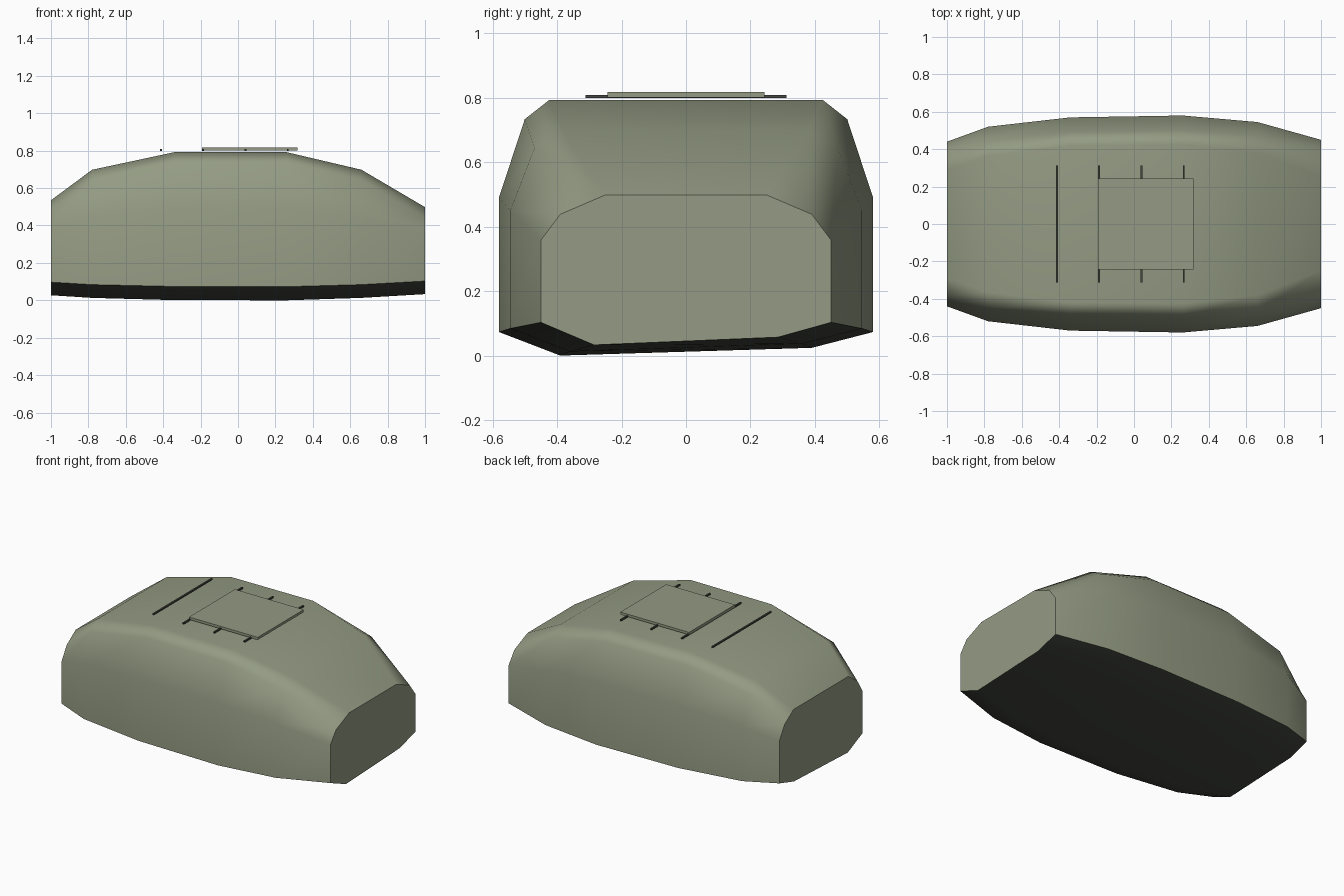
import bpy, bmesh, math
from mathutils import Matrix

if "Cube" in bpy.data.objects:
    bpy.data.objects.remove(bpy.data.objects["Cube"])


def material(name, rgb):
    m = bpy.data.materials.new(name)
    m.diffuse_color = (*rgb, 1)
    m.use_nodes = True
    m.node_tree.nodes["Principled BSDF"].inputs["Base Color"].default_value = m.diffuse_color
    return m


olive = material("olive_green", (0.295, 0.328, 0.228))
dark = material("dark_grey", (0.057, 0.063, 0.050))


def add_object(name, bm, mats):
    bmesh.ops.recalc_face_normals(bm, faces=bm.faces)
    mesh = bpy.data.meshes.new(name)
    bm.to_mesh(mesh)
    bm.free()
    for m in mats:
        mesh.materials.append(m)
    ob = bpy.data.objects.new(name, mesh)
    bpy.context.collection.objects.link(ob)
    return ob


def box(name, lo, hi, mat):
    bm = bmesh.new()
    size = [b - a for a, b in zip(lo, hi)]
    mid = [(a + b) / 2 for a, b in zip(lo, hi)]
    bmesh.ops.create_cube(bm, size=1, matrix=Matrix.Translation(mid) @ Matrix.Diagonal((*size, 1)))
    return add_object(name, bm, [mat])


# Body stations: x, then (half width, z) at floor, lower wall, upper wall, shoulder, roof edge
stations = [
    (-1.00, (0.285, 0.027), (0.44, 0.097), (0.44, 0.38), (0.385, 0.470), (0.29, 0.535)),
    (-0.78, (0.340, 0.013), (0.52, 0.084), (0.52, 0.45), (0.450, 0.643), (0.365, 0.698)),
    (-0.34, (0.385, 0.001), (0.57, 0.074), (0.57, 0.49), (0.490, 0.733), (0.42, 0.792)),
    (0.26, (0.390, 0.000), (0.58, 0.073), (0.58, 0.49), (0.500, 0.733), (0.425, 0.792)),
    (0.66, (0.360, 0.013), (0.545, 0.084), (0.545, 0.45), (0.470, 0.643), (0.38, 0.698)),
    (1.00, (0.285, 0.033), (0.45, 0.103), (0.45, 0.358), (0.390, 0.438), (0.25, 0.498)),
]
FLOOR_TILT = 0.024  # the floor sits slightly higher on the back side

# Body: loft through the mirrored sections
bm = bmesh.new()
rings = []
for x, *pts in stations:
    front = [(x, -w, z) for w, z in pts]
    back = [(x, w, z + (FLOOR_TILT if i == 0 else 0)) for i, (w, z) in enumerate(pts)]
    rings.append([bm.verts.new(p) for p in front + back[::-1]])
n = len(rings[0])
for a, b in zip(rings, rings[1:]):
    for i in range(n):
        j = (i + 1) % n
        f = bm.faces.new((a[i], a[j], b[j], b[i]))
        # floor strip and both lower chamfers are dark
        f.material_index = 1 if i in (0, n - 2, n - 1) else 0
bm.faces.new(rings[0])
bm.faces.new(rings[-1])
body = add_object("body", bm, [olive, dark])
bpy.context.view_layer.objects.active = body
body.select_set(True)
bpy.ops.object.shade_smooth_by_angle(angle=math.radians(45))
weighted = body.modifiers.new("flat_panels", 'WEIGHTED_NORMAL')
weighted.keep_sharp = True

# Roof hatch plate
box("roof_plate", (-0.193, -0.243, 0.801), (0.317, 0.243, 0.818), olive)

# Cross rails under the plate, and a separate rail towards the left end
for i, x in enumerate((-0.187, 0.041, 0.266)):
    box(f"plate_rail_{i + 1}", (x - 0.005, -0.312, 0.798), (x + 0.005, 0.312, 0.808), dark)
box("roof_rail", (-0.417, -0.312, 0.798), (-0.406, 0.312, 0.808), dark)
